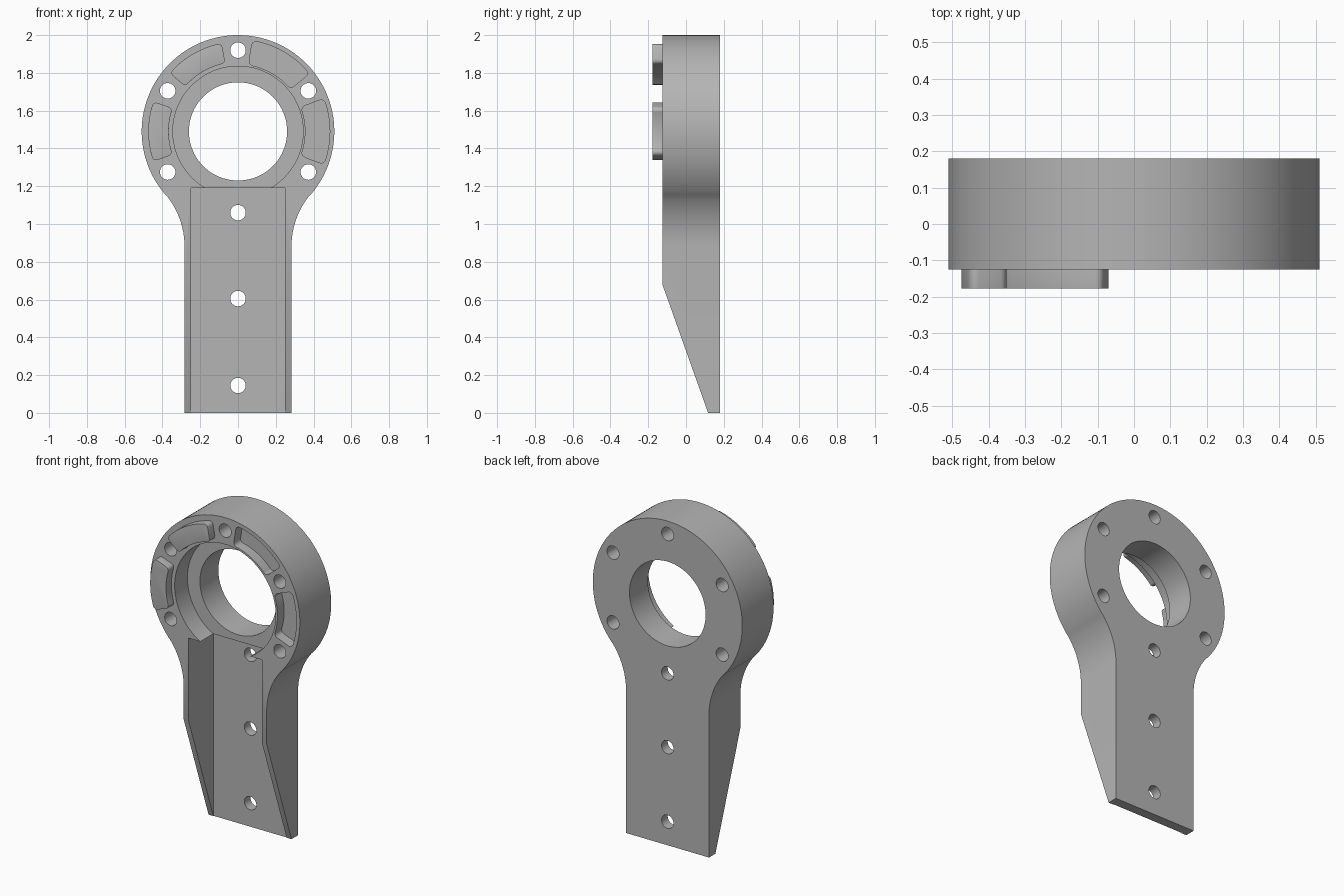
import bpy
import bmesh
from math import sin, cos, pi, radians, atan2
from mathutils import Vector

cube = bpy.data.objects.get("Cube")
if cube:
    bpy.data.objects.remove(cube, do_unlink=True)

CZ, RING = 1.49, 0.51            # ring centre height and outer radius
FRONT, BACK = -0.125, 0.18       # body faces
HALF, NECK, NECK_Z = 0.283, 0.43, 0.88   # handle half width, neck fillet

grey = bpy.data.materials.new("plain grey")
grey.use_nodes = True
grey.diffuse_color = (0.46, 0.46, 0.46, 1)
grey.node_tree.nodes["Principled BSDF"].inputs["Base Color"].default_value = (0.46, 0.46, 0.46, 1)


def arc(cx, cz, r, a0, a1, n):
    """Points on an arc in the xz plane."""
    angles = [a0 + (a1 - a0) * i / n for i in range(n + 1)]
    return [(cx + r * cos(a), cz + r * sin(a)) for a in angles]


def prism(name, points, y0, y1, corners=(), rounding=0.02, slope=None):
    """Extrude an xz outline from y0 to y1, optionally rounding some corners."""
    bm = bmesh.new()
    verts = [bm.verts.new((x, y0, z)) for x, z in points]
    bm.faces.new(verts)
    if corners:
        bmesh.ops.bevel(bm, geom=[verts[i] for i in corners], offset=rounding,
                        segments=5, profile=0.5, affect='VERTICES')
    solid = bmesh.ops.extrude_face_region(bm, geom=bm.faces[:])
    moved = [v for v in solid["geom"] if isinstance(v, bmesh.types.BMVert)]
    bmesh.ops.translate(bm, verts=moved, vec=(0, y1 - y0, 0))
    if slope:
        cut = bmesh.ops.bisect_plane(bm, geom=bm.verts[:] + bm.edges[:] + bm.faces[:],
                                     plane_co=slope[0], plane_no=slope[1], clear_outer=True)
        rim = [e for e in cut["geom_cut"] if isinstance(e, bmesh.types.BMEdge)]
        bmesh.ops.edgenet_fill(bm, edges=rim)
    bmesh.ops.recalc_face_normals(bm, faces=bm.faces[:])
    mesh = bpy.data.meshes.new(name)
    bm.to_mesh(mesh)
    bm.free()
    mesh.materials.append(grey)
    obj = bpy.data.objects.new(name, mesh)
    bpy.context.collection.objects.link(obj)
    return obj


def disc(name, x, z, r, y0, y1, n=32):
    return prism(name, arc(x, z, r, 0, 2 * pi, n)[:-1], y0, y1)


def sector(name, degrees, r0, r1, half, y0, y1, rounding):
    """Rounded ring segment centred on an angle."""
    a, h, n = radians(degrees), radians(half), 12
    pts = arc(0, CZ, r1, a - h, a + h, n) + arc(0, CZ, r0, a + h, a - h, n)
    return prism(name, pts, y0, y1, (0, n, n + 1, 2 * n + 1), rounding)


def activate(obj):
    bpy.ops.object.select_all(action='DESELECT')
    obj.select_set(True)
    bpy.context.view_layer.objects.active = obj


def smooth(obj):
    activate(obj)
    bpy.ops.object.shade_smooth_by_angle(angle=radians(30))


# Body outline: ring flowing through concave necks into a straight handle
tangent = atan2(NECK_Z - CZ, HALF + NECK)
right = [(HALF, 0)] + arc(HALF + NECK, NECK_Z, NECK, pi, pi + tangent, 16)[:-1]
left = [(-x, z) for x, z in reversed(right)]
outline = right + arc(0, CZ, RING, tangent, pi - tangent, 80) + left
slope = (Vector((0, 0.117, 0)), Vector((0, -0.68, -0.242)))
body = prism("bracket_body", outline, FRONT, BACK, slope=slope)

# Cutters: bore, counterbore, channel, bolt holes and recesses
cutters = [
    disc("bore_cutter", 0, CZ, 0.26, -0.4, 0.4, 80),
    disc("counterbore_cutter", 0, CZ, 0.345, -0.4, 0.0, 80),
    prism("channel_cutter", [(-0.25, -0.2), (0.25, -0.2), (0.25, 1.19), (-0.25, 1.19)],
          -0.4, 0.12),
]
bolts = [(0.43 * cos(radians(a)), CZ + 0.43 * sin(radians(a))) for a in range(-30, 331, 60)][:6]
bolts += [(0, 0.605), (0, 0.145)]
for x, z in bolts:
    cutters.append(disc("bolt_hole_cutter", x, z, 0.041, -0.4, 0.4))
for degrees in (0, 60):
    cutters.append(sector("recess_cutter", degrees, 0.357, 0.486, 21, -0.4, FRONT + 0.065, 0.025))

for cutter in cutters:
    cutter.hide_render = True
    activate(body)
    mod = body.modifiers.new("cut", 'BOOLEAN')
    mod.operation = 'DIFFERENCE'
    mod.solver = 'EXACT'
    mod.object = cutter
    bpy.ops.object.modifier_apply(modifier=mod.name)
    bpy.data.objects.remove(cutter, do_unlink=True)
smooth(body)

# Raised keys with softened edges, mating with the recesses
for name, degrees in (("upper_key", 120), ("side_key", 180)):
    key = sector(name, degrees, 0.367, 0.475, 19.5, -0.178, FRONT + 0.03, 0.022)
    activate(key)
    bevel = key.modifiers.new("soft_edges", 'BEVEL')
    bevel.width = 0.02
    bevel.segments = 4
    bevel.limit_method = 'ANGLE'
    bevel.angle_limit = radians(50)
    bpy.ops.object.modifier_apply(modifier=bevel.name)
    smooth(key)
